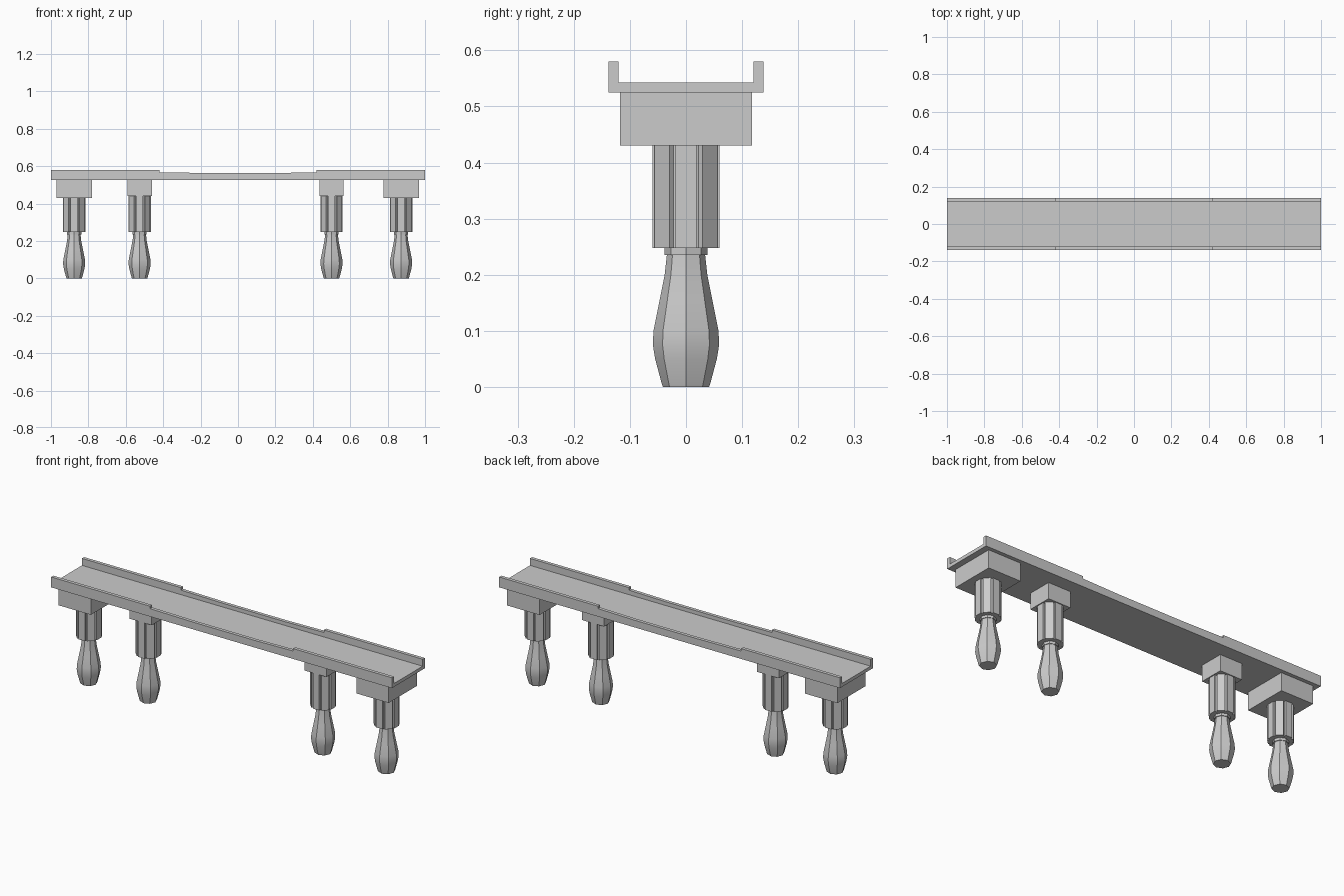
import bpy, bmesh
from math import cos, sin, pi
from mathutils import Vector

if "Cube" in bpy.data.objects:
    bpy.data.objects.remove(bpy.data.objects["Cube"])


def finish(name, bm, smooth=False):
    bmesh.ops.recalc_face_normals(bm, faces=bm.faces)
    me = bpy.data.meshes.new(name)
    bm.to_mesh(me)
    bm.free()
    ob = bpy.data.objects.new(name, me)
    bpy.context.collection.objects.link(ob)
    if smooth:
        bpy.ops.object.select_all(action='DESELECT')
        ob.select_set(True)
        bpy.context.view_layer.objects.active = ob
        bpy.ops.object.shade_smooth_by_angle(angle=0.5)
    return ob


def extrude(name, pts, vec):
    """Closed outline of 3D points pushed along vec."""
    bm = bmesh.new()
    face = bm.faces.new([bm.verts.new(p) for p in pts])
    geo = bmesh.ops.extrude_face_region(bm, geom=[face])['geom']
    bmesh.ops.translate(bm, vec=vec, verts=[v for v in geo if isinstance(v, bmesh.types.BMVert)])
    return finish(name, bm)


def box(name, x0, x1, y0, y1, z0, z1):
    pts = [(x0, y0, z0), (x1, y0, z0), (x1, y1, z0), (x0, y1, z0)]
    return extrude(name, pts, Vector((0, 0, z1 - z0)))


def lathe(name, cx, profile, sides):
    bm = bmesh.new()
    rings = [[bm.verts.new((cx + r * cos(2 * pi * i / sides), r * sin(2 * pi * i / sides), z))
              for i in range(sides)] for r, z in profile]
    for a, b in zip(rings, rings[1:]):
        for i in range(sides):
            j = (i + 1) % sides
            bm.faces.new((a[i], a[j], b[j], b[i]))
    bm.faces.new(rings[0])
    bm.faces.new(rings[-1])
    return finish(name, bm, True)


def fluted(name, cx, z0, z1):
    # eight flat staves separated by shallow grooves
    pts = []
    for k in range(8):
        a = k * pi / 4
        for radial, side in ((0.051, -0.019), (0.060, -0.019), (0.060, 0.019), (0.051, 0.019)):
            pts.append((cx + radial * cos(a) - side * sin(a), radial * sin(a) + side * cos(a), z0))
    return extrude(name, pts, Vector((0, 0, z1 - z0)))


# Deck slab between the rails
box("deck", -1, 1, -0.12, 0.12, 0.525, 0.543)

# Side rails, lower along the middle
ends = [(-1, 0.525), (1, 0.525), (1, 0.58), (0.42, 0.58), (0.42, 0.567), (0.2, 0.563),
        (-0.16, 0.563), (-0.42, 0.567), (-0.42, 0.58), (-1, 0.58)]
for label, y in (("front", -0.138), ("back", 0.12)):
    extrude(label + "_rail", [(x, y, z) for x, z in ends], Vector((0, 0.018, 0)))

# Legs: cap block, fluted shaft, neck and bulbous foot
foot = [(0.041, 0), (0.043, 0.005), (0.055, 0.05), (0.059, 0.075), (0.058, 0.1),
        (0.047, 0.155), (0.038, 0.2), (0.034, 0.236)]
legs = [("left_outer", -0.876, 0.095, 0.118, 0.43), ("left_inner", -0.526, 0.065, 0.065, 0.44),
        ("right_inner", 0.5, 0.065, 0.065, 0.44), ("right_outer", 0.872, 0.095, 0.118, 0.43)]
for label, x, hx, hy, z in legs:
    box(label + "_cap", x - hx, x + hx, -hy, hy, z, 0.525)
    fluted(label + "_shaft", x, 0.248, z)
    lathe(label + "_neck", x, [(0.038, 0.235), (0.038, 0.25)], 8)
    lathe(label + "_foot", x, foot, 8)
